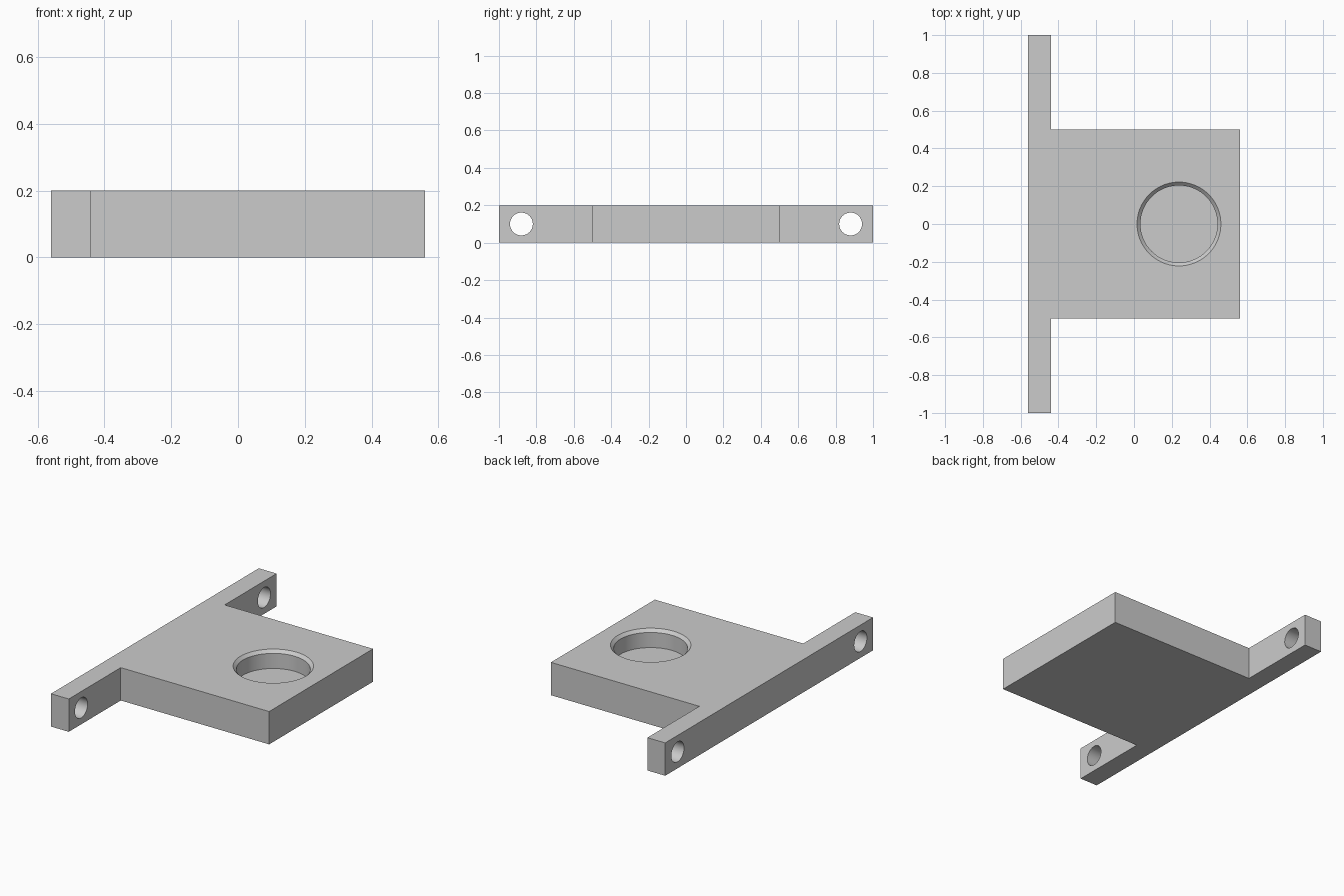
import bpy, bmesh, math
from mathutils import Matrix, Vector

if "Cube" in bpy.data.objects:
    bpy.data.objects.remove(bpy.data.objects["Cube"])

THICK = 0.2
grey = bpy.data.materials.new("light_grey")
grey.diffuse_color = (0.6, 0.6, 0.6, 1)
grey.use_nodes = True
grey.node_tree.nodes["Principled BSDF"].inputs["Base Color"].default_value = grey.diffuse_color


def make_object(name, bm):
    bmesh.ops.recalc_face_normals(bm, faces=bm.faces[:])
    mesh = bpy.data.meshes.new(name)
    bm.to_mesh(mesh)
    bm.free()
    mesh.materials.append(grey)
    obj = bpy.data.objects.new(name, mesh)
    bpy.context.collection.objects.link(obj)
    return obj


def add_cone(bm, r_bottom, r_top, depth, matrix, sides=64):
    bmesh.ops.create_cone(bm, cap_ends=True, segments=sides, radius1=r_bottom,
                          radius2=r_top, depth=depth, matrix=matrix)


# T-shaped plate: square body with a mounting arm on each side
bm = bmesh.new()
half = [(0.56, 0.5), (-0.44, 0.5), (-0.44, 1.0), (-0.56, 1.0)]
outline = half + [(x, -y) for x, y in reversed(half)]
face = bm.faces.new([bm.verts.new((x, y, 0)) for x, y in outline])
top = bmesh.ops.extrude_face_region(bm, geom=[face])["geom"]
bmesh.ops.translate(bm, vec=Vector((0, 0, THICK)),
                    verts=[v for v in top if isinstance(v, bmesh.types.BMVert)])
plate = make_object("mounting_plate", bm)

cutters = []

# screw holes through the arms
for side, label in ((-1, "front"), (1, "back")):
    bm = bmesh.new()
    add_cone(bm, 0.061, 0.061, 0.3,
             Matrix.Translation((-0.5, side * 0.88, 0.1)) @ Matrix.Rotation(math.pi / 2, 4, 'Y'))
    cutters.append(make_object(label + "_screw_hole_cutter", bm))

# blind round pocket with a chamfered rim, turned from a profile
R_IN, R_OUT, DEPTH, CHAMFER = 0.204, 0.222, 0.11, 0.018
bm = bmesh.new()
profile = [(R_IN, THICK - DEPTH), (R_IN, THICK - CHAMFER), (R_OUT, THICK), (R_OUT, THICK + 0.1)]
N = 72
rings = [[bm.verts.new((0.238 + r * math.cos(2 * math.pi * i / N),
                        r * math.sin(2 * math.pi * i / N), z)) for i in range(N)]
         for r, z in profile]
for low, high in zip(rings, rings[1:]):
    for i in range(N):
        j = (i + 1) % N
        bm.faces.new((low[i], low[j], high[j], high[i]))
bm.faces.new(rings[0])
bm.faces.new(rings[-1])
cutters.append(make_object("pocket_cutter", bm))

# cut the holes
for cutter in cutters:
    cutter.hide_render = True
    cutter.hide_set(True)
    mod = plate.modifiers.new(cutter.name, 'BOOLEAN')
    mod.operation = 'DIFFERENCE'
    mod.solver = 'EXACT'
    mod.object = cutter

# bake the cuts, drop the cutters, smooth the bores
depsgraph = bpy.context.evaluated_depsgraph_get()
result = bpy.data.meshes.new_from_object(plate.evaluated_get(depsgraph))
plate.modifiers.clear()
plate.data = result
for cutter in cutters:
    bpy.data.objects.remove(cutter)
bpy.context.view_layer.objects.active = plate
plate.select_set(True)
bpy.ops.object.shade_smooth_by_angle(angle=math.radians(30))
